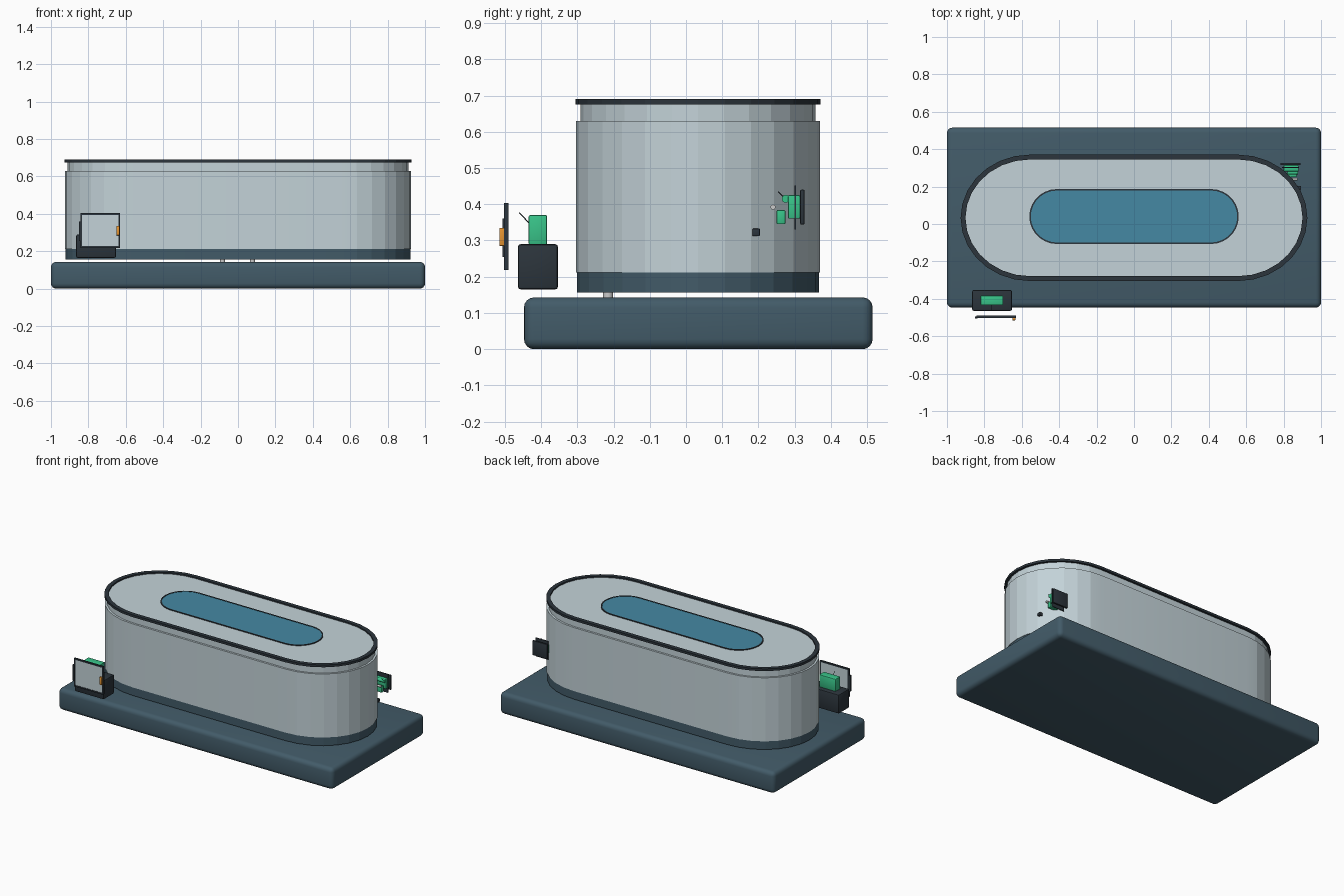
import bpy, bmesh, math
from mathutils import Vector

if "Cube" in bpy.data.objects:
    bpy.data.objects.remove(bpy.data.objects["Cube"])


def material(name, rgb):
    m = bpy.data.materials.new(name)
    m.diffuse_color = (*rgb, 1)
    m.use_nodes = True
    m.node_tree.nodes["Principled BSDF"].inputs["Base Color"].default_value = m.diffuse_color
    return m


SLATE = material("slate", (0.055, 0.105, 0.14))
DARK = material("charcoal", (0.025, 0.035, 0.045))
PALE = material("pale_shell", (0.55, 0.65, 0.69))
BLUE = material("window_blue", (0.06, 0.25, 0.37))
GREEN = material("green", (0.04, 0.55, 0.25))
ORANGE = material("orange", (0.8, 0.3, 0.03))
CY = 0.033  # centre line of the tub in y


def finish(name, bm, mat, smooth=None):
    bmesh.ops.recalc_face_normals(bm, faces=bm.faces)
    me = bpy.data.meshes.new(name)
    bm.to_mesh(me)
    bm.free()
    ob = bpy.data.objects.new(name, me)
    bpy.context.collection.objects.link(ob)
    if mat:
        me.materials.append(mat)
    if smooth:
        bpy.context.view_layer.objects.active = ob
        ob.select_set(True)
        bpy.ops.object.shade_smooth_by_angle(angle=math.radians(smooth))
        ob.select_set(False)
    return ob


def box(name, x, y, z, mat, bevel=0.0, segs=2):
    bm = bmesh.new()
    bmesh.ops.create_cube(bm, size=1)
    for v in bm.verts:
        for i, (a, b) in enumerate((x, y, z)):
            v.co[i] = (a + b) / 2 + v.co[i] * (b - a)
    if bevel:
        bmesh.ops.bevel(bm, geom=bm.edges[:], offset=bevel, segments=segs,
                        profile=0.5, affect='EDGES')
    return finish(name, bm, mat, 35 if bevel else None)


def stadium(hx, hy, straight, cy, n):
    pts = []
    for s in (1, -1):
        for i in range(n + 1):
            a = -math.pi / 2 + math.pi * i / n
            pts.append((s * (straight + (hx - straight) * math.cos(a)),
                        cy + s * hy * math.sin(a)))
    return pts


def slab(name, hx, hy, straight, z0, z1, mat, cy=CY, n=14, hole=0.0):
    """Extruded stadium; hole = width of the wall when it is a ring."""
    bm = bmesh.new()
    rings = []
    shapes = [(0, z0), (0, z1)] + ([(hole, z1), (hole, z0)] if hole else [])
    for inset, z in shapes:
        pts = stadium(hx - inset, hy - inset, straight, cy, n)
        rings.append([bm.verts.new((px, py, z)) for px, py in pts])
    count = len(rings[0])
    for k in range(len(rings) if hole else 1):
        a, b = rings[k], rings[(k + 1) % len(rings)]
        for i in range(count):
            j = (i + 1) % count
            bm.faces.new((a[i], a[j], b[j], b[i]))
    if not hole:
        bm.faces.new(rings[0])
        bm.faces.new(rings[1])
    return finish(name, bm, mat, 8)


def rod(name, p, q, r, mat, n=10):
    p, q = Vector(p), Vector(q)
    bm = bmesh.new()
    bmesh.ops.create_cone(bm, cap_ends=True, segments=n, radius1=r, radius2=r,
                          depth=(q - p).length)
    rot = (q - p).to_track_quat('Z', 'Y')
    for v in bm.verts:
        v.co = rot @ v.co + (p + q) / 2
    return finish(name, bm, mat, 40)


# Plinth and spacer feet
box("plinth", (-1, 1), (-0.447, 0.515), (0, 0.143), SLATE, 0.028, 4)
for i, x in enumerate((-0.083, 0.077)):
    rod(f"spacer_foot_{i}", (x, -0.215, 0.14), (x, -0.215, 0.16), 0.014, None)

# Tub: skirt, shell, inset collar, lid rim
slab("skirt", 0.922, 0.334, 0.555, 0.157, 0.212, SLATE)
slab("shell", 0.925, 0.337, 0.555, 0.212, 0.63, PALE)
slab("collar_and_lid", 0.912, 0.324, 0.555, 0.63, 0.681, PALE)
slab("lid_rim", 0.927, 0.338, 0.555, 0.675, 0.69, DARK, hole=0.026)

# Viewing window in the lid
slab("window", 0.552, 0.14, 0.412, 0.676, 0.684, BLUE, 0.04)
slab("window_seal", 0.56, 0.147, 0.412, 0.676, 0.686, DARK, 0.04, hole=0.008)

# Pump unit at the front left
box("pump_case", (-0.865, -0.652), (-0.464, -0.353), (0.165, 0.29), DARK, 0.008)
box("pump_cartridge", (-0.82, -0.7), (-0.434, -0.383), (0.288, 0.37), GREEN, 0.004)
rod("pump_lead", (-0.76, -0.432, 0.347), (-0.76, -0.46, 0.377), 0.0015, DARK, 6)

# Control screen in front of the pump
PX, PZ, W = (-0.842, -0.63), (0.218, 0.403), 0.009
for i, x in enumerate(((PX[0], PX[0] + W), (PX[1] - W, PX[1]))):
    box(f"screen_side_{i}", x, (-0.502, -0.49), PZ, DARK)
for i, z in enumerate(((PZ[0], PZ[0] + W), (PZ[1] - W, PZ[1]))):
    box(f"screen_rail_{i}", PX, (-0.502, -0.49), z, DARK)
box("screen_panel", (-0.836, -0.636), (-0.499, -0.493), (0.224, 0.397), PALE)
box("screen_hinge", (-0.85, -0.838), (-0.506, -0.494), (0.255, 0.36), DARK)
box("screen_handle", (-0.65, -0.634), (-0.515, -0.501), (0.285, 0.335), ORANGE, 0.002)

# Valve assembly at the back right
box("valve_back_plate", (0.782, 0.89), (0.315, 0.327), (0.344, 0.44), DARK, 0.003)
box("valve_front_plate", (0.79, 0.882), (0.299, 0.304), (0.33, 0.452), DARK)
box("valve_block", (0.8, 0.88), (0.281, 0.315), (0.36, 0.425), GREEN, 0.004)
box("valve_lower_block", (0.81, 0.87), (0.25, 0.274), (0.345, 0.384), GREEN, 0.003)
rod("valve_knob", (0.82, 0.275, 0.415), (0.878, 0.275, 0.415), 0.011, GREEN, 14)
rod("valve_lead", (0.87, 0.275, 0.415), (0.87, 0.254, 0.435), 0.0015, DARK, 6)
rod("valve_pin", (0.84, 0.24, 0.392), (0.875, 0.24, 0.392), 0.007, None)
box("side_sensor", (0.862, 0.893), (0.183, 0.204), (0.312, 0.333), DARK, 0.003)
